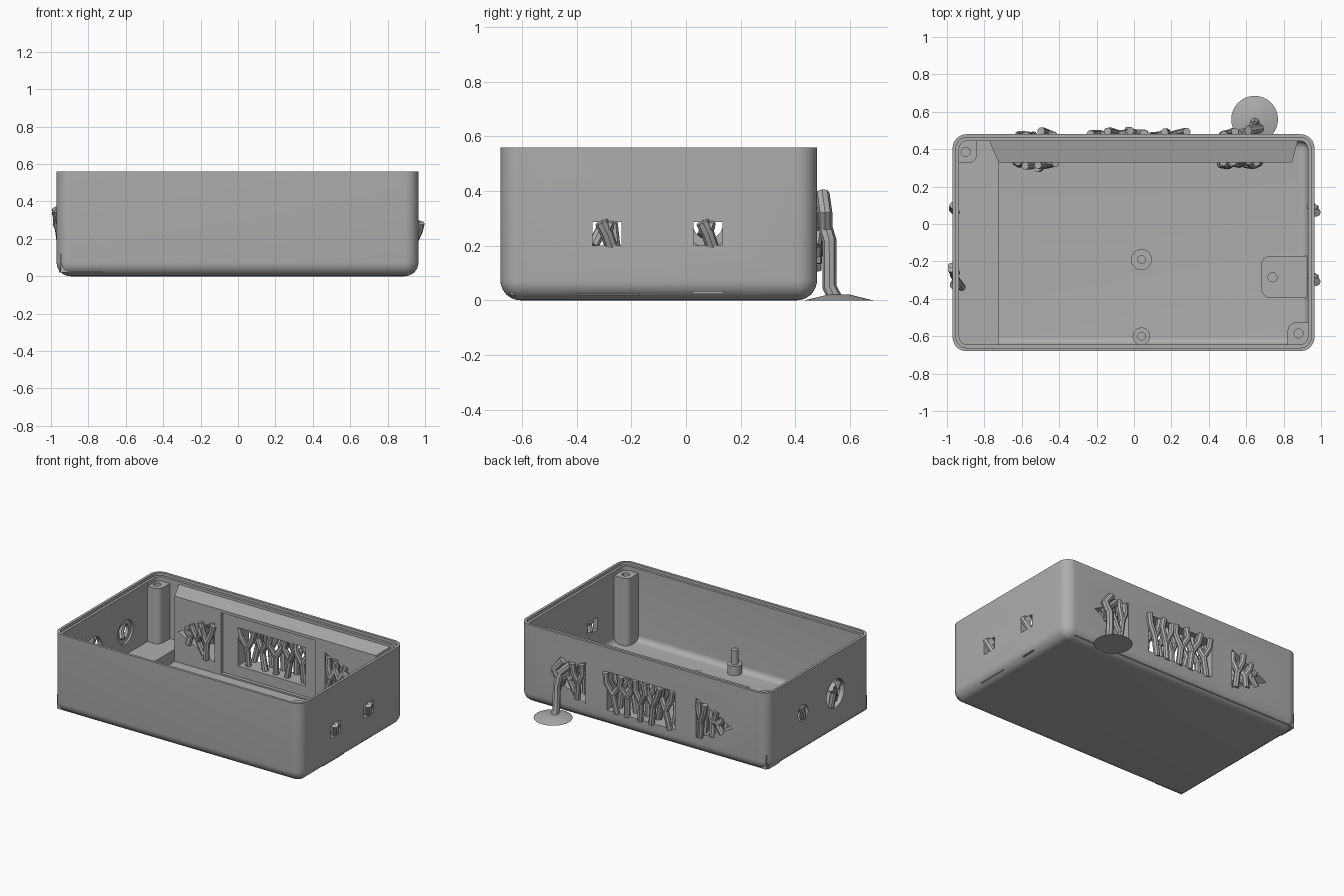
import bpy, bmesh, math, random
from mathutils import Vector

random.seed(4)
if "Cube" in bpy.data.objects:
    bpy.data.objects.remove(bpy.data.objects["Cube"])

GREY = (0.42, 0.42, 0.42, 1)
grey = bpy.data.materials.new("plain_grey")
grey.use_nodes = True
grey.diffuse_color = GREY
grey.node_tree.nodes["Principled BSDF"].inputs["Base Color"].default_value = GREY


def add_object(name, bm):
    bmesh.ops.recalc_face_normals(bm, faces=bm.faces)
    mesh = bpy.data.meshes.new(name)
    bm.to_mesh(mesh)
    bm.free()
    mesh.materials.append(grey)
    obj = bpy.data.objects.new(name, mesh)
    bpy.context.collection.objects.link(obj)
    return obj


def rounded_ring(x0, x1, y0, y1, r, steps=8):
    pts = []
    corners = ((x1 - r, y1 - r), (x0 + r, y1 - r), (x0 + r, y0 + r), (x1 - r, y0 + r))
    for i, (cx, cy) in enumerate(corners):
        for k in range(steps + 1):
            a = math.pi / 2 * (i + k / steps)
            pts.append((cx + r * math.cos(a), cy + r * math.sin(a)))
    return pts


def tub(name, inset, z0, z1, r, bottom_r):
    """Rounded box with a rounded lower edge, inset from the outer walls."""
    bm = bmesh.new()
    rings = []
    levels = [(bottom_r * (1 - math.sin(t)), z0 + bottom_r * (1 - math.cos(t)))
              for t in [math.pi / 2 * k / 8 for k in range(9)]]
    if not bottom_r:
        levels = [(0, z0)]
    for d, z in levels + [(0, z1)]:
        e = inset + d
        pts = rounded_ring(X0 + e, X1 - e, Y0 + e, Y1 - e, max(r - d, 0.004))
        rings.append([bm.verts.new((x, y, z)) for x, y in pts])
    for a, b in zip(rings, rings[1:]):
        for i in range(len(a)):
            j = (i + 1) % len(a)
            bm.faces.new((a[i], a[j], b[j], b[i]))
    bm.faces.new(rings[0])
    bm.faces.new(rings[-1])
    return add_object(name, bm)


def prism(name, pts, a, b, axis="z"):
    """Extrude a profile between a and b along an axis."""
    place = {"x": lambda p, h: (h, p[0], p[1]),
             "y": lambda p, h: (p[0], h, p[1]),
             "z": lambda p, h: (p[0], p[1], h)}[axis]
    bm = bmesh.new()
    low = [bm.verts.new(place(p, a)) for p in pts]
    high = [bm.verts.new(place(p, b)) for p in pts]
    bm.faces.new(low)
    bm.faces.new(high)
    for i in range(len(pts)):
        j = (i + 1) % len(pts)
        bm.faces.new((low[i], low[j], high[j], high[i]))
    return add_object(name, bm)


def rect(u0, u1, v0, v1):
    return [(u0, v0), (u1, v0), (u1, v1), (u0, v1)]


def circle(u, v, r, n=32):
    return [(u + r * math.cos(2 * math.pi * i / n), v + r * math.sin(2 * math.pi * i / n))
            for i in range(n)]


def cut(target, cutter, keep=False):
    cutter.hide_render = True
    mod = target.modifiers.new("cut", "BOOLEAN")
    mod.object, mod.operation, mod.solver = cutter, "DIFFERENCE", "EXACT"
    graph = bpy.context.evaluated_depsgraph_get()
    mesh = bpy.data.meshes.new_from_object(target.evaluated_get(graph))
    target.modifiers.clear()
    target.data = mesh
    if not keep:
        bpy.data.objects.remove(cutter)


def struts(name, paths, r=0.021):
    """Round bars along paths, turned into one mesh."""
    curve = bpy.data.curves.new(name, "CURVE")
    curve.dimensions = "3D"
    curve.bevel_depth, curve.bevel_resolution, curve.use_fill_caps = r, 2, True
    for path in paths:
        s = curve.splines.new("POLY")
        s.points.add(len(path) - 1)
        for p, co in zip(s.points, path):
            p.co = (*co, 1)
    temp = bpy.data.objects.new(name + "_path", curve)
    bpy.context.collection.objects.link(temp)
    graph = bpy.context.evaluated_depsgraph_get()
    mesh = bpy.data.meshes.new_from_object(temp.evaluated_get(graph))
    bpy.data.objects.remove(temp)
    mesh.materials.clear()
    mesh.materials.append(grey)
    obj = bpy.data.objects.new(name, mesh)
    bpy.context.collection.objects.link(obj)


# Case shell with cavity and stepped rim
X0, X1, Y0, Y1, TOP = -0.97, 0.965, -0.68, 0.48, 0.56
FLOOR = 0.035
shell = tub("case_shell", 0, 0, TOP, 0.075, 0.075)
cut(shell, tub("cavity", 0.035, FLOOR, 0.7, 0.045, 0.04))
cut(shell, tub("rim_step", 0.018, 0.54, 0.7, 0.058, 0))

# Thick back panel with a sloping top edge
panel = prism("back_panel", [(-0.78, 0.46), (-0.725, 0.33), (0.845, 0.33), (0.88, 0.46)],
              0.02, 0.525)
for v in panel.data.vertices:
    if v.co.z > 0.5 and v.co.y < 0.4:
        v.co.z = 0.495
cut(panel, prism("screen_recess", rect(-0.365, 0.37, 0.045, 0.475), 0.3, 0.355, "y"))

# Screen window and two arrow windows through shell and panel
WINDOWS = {"screen": rect(-0.25, 0.28, 0.12, 0.39),
           "right_arrow": [(-0.415, 0.11), (-0.415, 0.39), (-0.7, 0.25)],
           "left_arrow": [(0.45, 0.12), (0.45, 0.41), (0.73, 0.265)]}
for name, pts in WINDOWS.items():
    cutter = prism(name + "_window", pts, 0.25, 0.6, "y")
    cut(shell, cutter, keep=True)
    cut(panel, cutter)

# Side openings: square ports on the left, round sockets on the right
for y in (0.08, -0.29):
    cut(shell, prism("port", rect(y - 0.053, y + 0.053, 0.2, 0.287), 0.85, 1.1, "x"))
cut(shell, prism("port_notch", rect(0.86, 0.962, 0.025, 0.135), 0.025, 0.032))
cut(shell, prism("large_socket", circle(-0.28, 0.28, 0.1), -1.1, -0.85, "x"))
cut(shell, prism("small_socket", circle(0.08, 0.28, 0.055), -1.1, -0.85, "x"))
cut(shell, prism("socket_recess", circle(0.08, 0.28, 0.085), -0.95, -0.85, "x"))

# Raised floor step and rounded port pad
prism("floor_step", rect(-0.95, -0.725, -0.66, 0.46), 0.02, 0.12)
pad_outline = [p for p in rounded_ring(0.68, 1.1, -0.395, -0.17, 0.05) if p[0] < 0.9]
pad = prism("port_pad", [(0.945, -0.17)] + pad_outline + [(0.945, -0.395)], 0.02, 0.055)
cut(pad, prism("pad_hole", circle(0.74, -0.285, 0.024), 0.04, 0.1))

# Corner screw posts, each with one rounded corner
def corner_post(name, cx, cy, sx, sy):
    h, r = 0.058, 0.04
    arc = [(h - r + r * math.cos(a), h - r + r * math.sin(a))
           for a in [math.pi / 2 * k / 6 for k in range(7)]]
    outline = [(-h, -h), (h, -h)] + arc + [(-h, h)]
    post = prism(name, [(cx + sx * u, cy + sy * v) for u, v in outline], 0.02, 0.51)
    cut(post, prism("screw_hole", circle(cx, cy, 0.024), 0.3, 0.6))
    return post


smooth = [shell, pad, corner_post("back_right_post", -0.9, 0.385, 1, -1),
          corner_post("front_left_post", 0.88, -0.585, -1, 1)]

# Locating pins on the floor
for name, y, r in (("middle", -0.19, 0.056), ("front", -0.6, 0.047)):
    smooth.append(prism(name + "_pin_base", circle(0.04, y, r), 0.02, 0.1))
    smooth.append(prism(name + "_pin", circle(0.04, y, 0.023), 0.1, 0.2))

# Branching support bars inside the windows
def tree(x, y, low, high, spread=0.045):
    jit = lambda s: random.uniform(-s, s)
    fork = Vector((x + jit(0.02), y + jit(0.01), low + (high - low) * 0.45))
    paths = [[(x + jit(0.03), y, low - 0.01), fork]]
    for side in (-1, 1):
        knee = fork + Vector((side * spread, jit(0.02), (high - low) * 0.3))
        paths.append([fork, knee, (knee.x + jit(0.02), knee.y, high)])
    return paths


bars = []
for i in range(5):
    for y in (0.4, 0.475):
        bars += tree(-0.19 + 0.105 * i, y, 0.12, 0.39)
struts("screen_supports", bars)
for name, base, tip, mid in (("right_arrow", -0.415, -0.7, 0.25), ("left_arrow", 0.45, 0.73, 0.265)):
    bars = []
    for f in (0.14, 0.36, 0.62):
        x = base + (tip - base) * f
        half = 0.14 * (1 - f)
        for y in (0.32, 0.4, 0.475):
            bars += tree(x, y, mid - half, mid + half, 0.03)
    struts(name + "_supports", bars)

# Small support bars in the side openings
for name, x, y in (("front_port", 0.965, -0.29), ("back_port", 0.965, 0.08)):
    struts(name + "_support", [[(x - 0.02, y + 0.015, 0.2), (x, y, 0.245), (x + 0.01, y - 0.02, 0.287)],
                               [(x - 0.01, y - 0.02, 0.275), (x, y + 0.02, 0.265)]], 0.024)
struts("small_socket_support", [[(-0.95, 0.06, 0.235), (-0.97, 0.08, 0.28), (-0.965, 0.1, 0.33)]])
struts("large_socket_support", [[(-0.92, -0.34, 0.2), (-0.95, -0.3, 0.28), (-0.975, -0.24, 0.36)],
                                [(-0.95, -0.3, 0.28), (-0.965, -0.33, 0.35)],
                                [(-0.95, -0.26, 0.19), (-0.965, -0.27, 0.3), (-0.975, -0.22, 0.34)]])

# Outside support trunk on a flared round foot
struts("outer_support", [[(0.645, 0.545, 0.01), (0.645, 0.525, 0.05), (0.64, 0.525, 0.22),
                          (0.63, 0.5, 0.3), (0.56, 0.48, 0.37)],
                         [(0.64, 0.51, 0.27), (0.67, 0.51, 0.32), (0.61, 0.5, 0.39)]], 0.026)
foot = bmesh.new()
bmesh.ops.create_cone(foot, cap_ends=True, segments=32, radius1=0.125, radius2=0.035, depth=0.022)
bmesh.ops.translate(foot, verts=foot.verts, vec=(0.645, 0.56, 0.011))
smooth.append(add_object("support_foot", foot))

# Smooth curved parts, keep corners sharp
bpy.ops.object.select_all(action="DESELECT")
smooth += [o for o in bpy.context.collection.objects if "support" in o.name and o not in smooth]
for obj in smooth:
    obj.select_set(True)
bpy.context.view_layer.objects.active = shell
bpy.ops.object.shade_smooth_by_angle(angle=math.radians(35))
